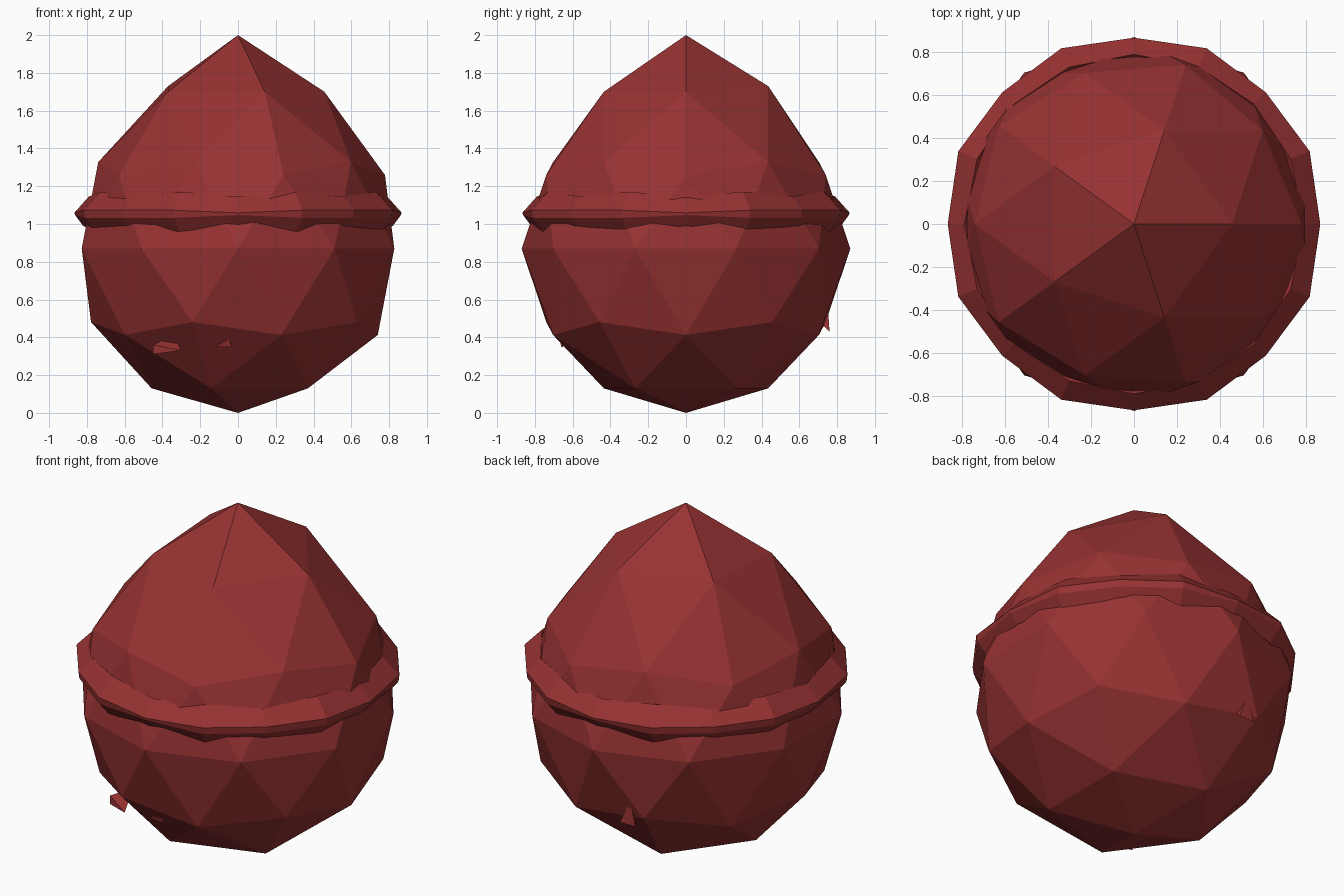
import bpy, bmesh, math
from mathutils import Vector

cube = bpy.data.objects.get("Cube")
if cube:
    bpy.data.objects.remove(cube)

red = bpy.data.materials.new("dark red")
red.use_nodes = True
colour = (0.31, 0.032, 0.032, 1)
red.diffuse_color = colour
bsdf = next(n for n in red.node_tree.nodes if n.type == 'BSDF_PRINCIPLED')
bsdf.inputs["Base Color"].default_value = colour
bsdf.inputs["Roughness"].default_value = 0.8


def finish(name, bm):
    """Turn a bmesh into a flat-shaded red object."""
    bmesh.ops.recalc_face_normals(bm, faces=bm.faces)
    mesh = bpy.data.meshes.new(name)
    bm.to_mesh(mesh)
    bm.free()
    mesh.materials.append(red)
    obj = bpy.data.objects.new(name, mesh)
    bpy.context.collection.objects.link(obj)
    return obj


# Body: low-poly ball whose top is drawn up to a point
R = 0.87
bm = bmesh.new()
bmesh.ops.create_icosphere(bm, subdivisions=2, radius=R)
for v in bm.verts:
    v.co.z += R
    if v.co.z > 1.7:
        v.co.z = 2.0
    elif v.co.z > 1.5:
        v.co.z = 1.73 if v.co.y > 0.1 else 1.70
finish("body", bm)

# Rim: wavy band with a sharp outer edge
SEGMENTS = 16
bm = bmesh.new()
loops = []
for i in range(SEGMENTS):
    a = math.tau * i / SEGMENTS
    odd = i % 2
    edge = 0.006 if i % 4 == 0 else 0.02
    outer = 0.885 if odd else 0.867
    section = [
        (outer, 1.053 + edge),
        (outer - 0.005, 1.053 - edge),
        (0.82, 0.96 if odd else 0.99),
        (0.70, 1.06),
        (0.79, 1.17 if odd else 1.145),
    ]
    loops.append([bm.verts.new((r * math.cos(a), r * math.sin(a), z)) for r, z in section])
for i, ring in enumerate(loops):
    following = loops[(i + 1) % SEGMENTS]
    for j in range(len(ring)):
        k = (j + 1) % len(ring)
        bm.faces.new((ring[j], following[j], following[k], ring[k]))
finish("rim", bm)


# Small splinters poking out of the lower body
def splinter(name, points):
    bm = bmesh.new()
    verts = [bm.verts.new(p) for p in points]
    centre = sum((Vector(p) for p in points), Vector()) / len(points)
    root = bm.verts.new(centre + (Vector((0, 0, R)) - centre) * 0.15)
    bm.faces.new(verts)
    for a, b in zip(verts, verts[1:] + verts[:1]):
        bm.faces.new((a, b, root))
    finish(name, bm)


splinter("front_right_splinter", [(-0.45, -0.55, 0.36), (-0.45, -0.55, 0.31), (-0.30, -0.63, 0.33)])
splinter("front_splinter", [(-0.12, -0.65, 0.35), (-0.05, -0.67, 0.39), (-0.03, -0.66, 0.35)])
splinter("back_splinter", [(-0.16, 0.75, 0.58), (-0.20, 0.76, 0.43), (-0.10, 0.76, 0.43)])
